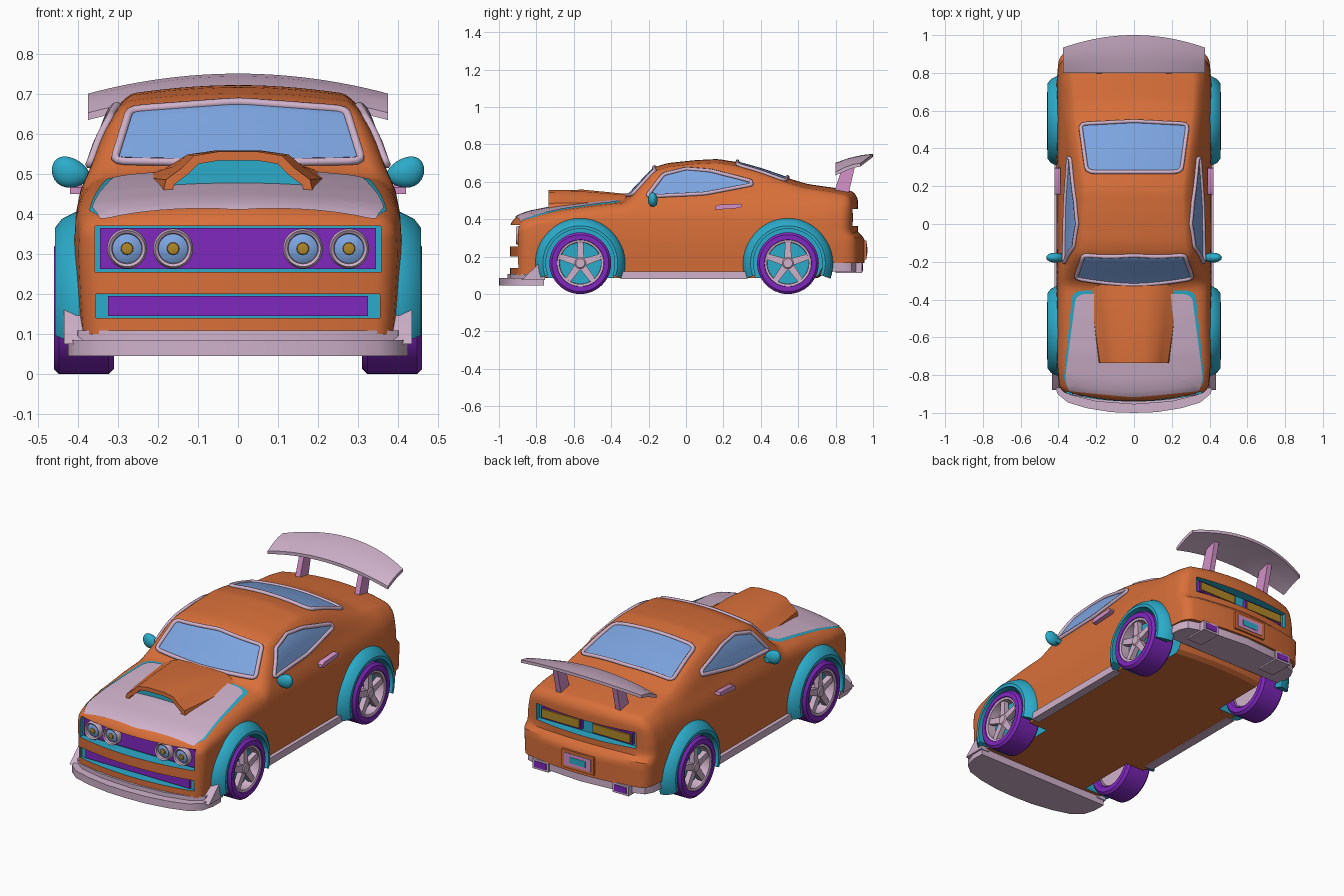
import bpy, bmesh, math
from mathutils import Vector
from mathutils.bvhtree import BVHTree

if "Cube" in bpy.data.objects:
    bpy.data.objects.remove(bpy.data.objects["Cube"])

def mat(name, r, g, b):
    m = bpy.data.materials.new(name)
    m.diffuse_color = (r, g, b, 1)
    m.use_nodes = True
    m.node_tree.nodes["Principled BSDF"].inputs["Base Color"].default_value = m.diffuse_color
    return m

ORANGE = mat("orange_paint", 0.69, 0.16, 0.042)
TEAL = mat("teal_trim", 0.025, 0.41, 0.59)
PURPLE = mat("purple_rubber", 0.216, 0.021, 0.515)
PALE = mat("pale_pink", 0.63, 0.445, 0.597)
PINK = mat("pink_metal", 0.66, 0.283, 0.578)
BLUE = mat("blue_glass", 0.205, 0.376, 0.752)
GOLD = mat("gold_lamp", 0.43, 0.242, 0.021)

def put(axis, p, q, h):
    return {'x': (h, p, q), 'y': (p, h, q), 'z': (p, q, h)}[axis]

def finish(bm, name, mats, angle=35):
    bmesh.ops.remove_doubles(bm, verts=bm.verts, dist=1e-5)
    bmesh.ops.recalc_face_normals(bm, faces=bm.faces)
    me = bpy.data.meshes.new(name)
    bm.to_mesh(me)
    bm.free()
    for m in (mats if isinstance(mats, list) else [mats]):
        me.materials.append(m)
    for p in me.polygons:
        p.use_smooth = True
    me.set_sharp_from_angle(angle=math.radians(angle))
    ob = bpy.data.objects.new(name, me)
    bpy.context.collection.objects.link(ob)
    return ob

def skin(bm, rings, closed=True, caps=True):
    vs = [[bm.verts.new(p) for p in r] for r in rings]
    n = len(vs[0])
    for a, b in zip(vs, vs[1:]):
        for i in range(n if closed else n - 1):
            bm.faces.new((a[i], a[(i + 1) % n], b[(i + 1) % n], b[i]))
    return [bm.faces.new(vs[0]), bm.faces.new(vs[-1])] if caps else []

def prism(name, pts, axis, a, b, m, bm=None):
    own = bm is None
    bm = bm or bmesh.new()
    skin(bm, [[put(axis, p, q, h) for p, q in pts] for h in (a, b)])
    return finish(bm, name, m) if own else None

def rect(p0, p1, q0, q1):
    return [(p0, q0), (p1, q0), (p1, q1), (p0, q1)]

def lathe(name, prof, axis, c, m, a0=0, a1=360, n=40, closed=False):
    # prof is (height along axis, radius)
    bm = bmesh.new()
    prof = prof + prof[:1] if closed else prof
    rings = []
    for i in range(n + 1):
        a = math.radians(a0 + (a1 - a0) * i / n)
        rings.append([put(axis, c[0] + r * math.cos(a), c[1] + r * math.sin(a), h) for h, r in prof])
    skin(bm, rings, closed=False, caps=False)
    if closed and a1 - a0 < 360:
        for r in (rings[0], rings[-1]):
            bm.faces.new([bm.verts.new(p) for p in r[:-1]])
    return finish(bm, name, m)

def lerp(tab, t):
    for (a, u), (b, v) in zip(tab, tab[1:]):
        if t <= b:
            return u + (v - u) * max(0, t - a) / (b - a)
    return tab[-1][1]

# ---- body: rounded box warped by roof line, floor line and width curves
TOP = [(-.94, .40), (-.85, .437), (-.7, .467), (-.5, .493), (-.34, .508), (-.31, .53), (-.17, .678),
       (-.1, .70), (.05, .716), (.17, .722), (.27, .706), (.4, .67), (.55, .618), (.65, .588), (.8, .567), (.92, .545)]
FLOOR = [(-.94, .10), (-.76, .085), (.72, .085), (.76, .165), (.92, .165)]
WIDTH = [(.09, .397), (.2, .405), (.3, .41), (.4, .405), (.46, .393), (.52, .366), (.58, .345), (.66, .315), (.72, .28)]
TAPER = [(-.94, .96), (-.78, 1), (.8, 1), (.92, .97)]
R = .045

def shape(x, y, z):
    p = Vector((x, y, z))
    c = Vector((max(-.41 + R, min(.41 - R, x)), max(-.94 + R, min(.92 - R, y)), min(z, .3 - R)))
    d = p - c
    if d.length > 1e-7:
        p = c + d * (max(abs(k) for k in d) / d.length)
    u, y, w = p.x / .41, p.y, p.z / .3
    zt = sum(lerp(TOP, y + k) for k in (-.012, 0, .012)) / 3 - .025 * u * u
    zb = lerp(FLOOR, y)
    z = zb + w * (zt - zb)
    x = u * lerp(WIDTH, z) * lerp(TAPER, y)
    if y > .8:  # rear bumper step
        y += .035 * (y - .8) / .12 * max(0, min(1, (.33 - z) / .03))
    return (x, y * (1 - .35 * x * x), z)

def axis_pts(a, b, n):
    e = [0, R / 4, R / 2, R * .75]
    mid = [a + R + (b - a - 2 * R) * i / n for i in range(n + 1)]
    return [a + k for k in e] + mid + [b - k for k in reversed(e)]

bm = bmesh.new()
X, Y, Z = axis_pts(-.41, .41, 14), axis_pts(-.94, .92, 72), axis_pts(0, .3, 12)
for ax, P, Q, H in (('x', Y, Z, X), ('y', X, Z, Y), ('z', X, Y, Z)):
    for h in (H[0], H[-1]):
        skin(bm, [[shape(*put(ax, p, q, h)) for p in P] for q in Q], closed=False, caps=False)
bmesh.ops.remove_doubles(bm, verts=bm.verts, dist=1e-5)
bmesh.ops.recalc_face_normals(bm, faces=bm.faces)
tree = BVHTree.FromBMesh(bm)
body = finish(bm, "body", [ORANGE, TEAL], 30)

# cut wheel wells, grille, intake and tail light recesses
WHEELS = (-.565, .545)
bm = bmesh.new()
for s in (1, -1):
    for y in WHEELS:
        ring = [(y + .19 * math.cos(i * math.pi / 20), .165 + .19 * math.sin(i * math.pi / 20)) for i in range(40)]
        prism("", ring, 'x', s * .28, s * .6, None, bm)
prism("", rect(-.357, .357, .255, .37), 'y', -1.1, -.87, None, bm)
prism("", rect(-.355, .355, .14, .2), 'y', -1.1, -.885, None, bm)
prism("", rect(-.31, .31, .365, .455), 'y', .865, 1.1, None, bm)
for f in bm.faces:
    f.material_index = 1
cutter = finish(bm, "recess_cutter", [ORANGE, TEAL])
cutter.hide_render = True
mod = body.modifiers.new("recesses", 'BOOLEAN')
mod.operation, mod.solver, mod.object = 'DIFFERENCE', 'EXACT', cutter
bpy.context.view_layer.objects.active = body
body.select_set(True)
bpy.ops.object.modifier_apply(modifier=mod.name)
body.select_set(False)
bpy.data.objects.remove(cutter)
body.data.set_sharp_from_angle(angle=math.radians(30))

# ---- plates draped on the body, with optional frame tube
def drape(name, pts, axis, s, m, off=.005, frame=0, rounds=3):
    n = len(pts)  # densify, then cut corners
    pts = [(a[0] + (b[0] - a[0]) * t, a[1] + (b[1] - a[1]) * t)
           for a, b in zip(pts, pts[1:] + pts[:1]) for t in (0, .2, .4, .6, .8)]
    for _ in range(rounds):
        pts = [(a[0] * (1 - t) + b[0] * t, a[1] * (1 - t) + b[1] * t)
               for a, b in zip(pts, pts[1:] + pts[:1]) for t in (.25, .75)][::1]
    cx, cy = sum(p[0] for p in pts) / len(pts), sum(p[1] for p in pts) / len(pts)
    d = Vector(put(axis, 0, 0, -s))
    rings = []
    for k in (1, .93, .85, .75, .6, .45, .3, .15, .02):
        ring = []
        for p, q in pts:
            o = Vector(put(axis, cx + (p - cx) * k, cy + (q - cy) * k, s * 3))
            hit = tree.ray_cast(o, d)[0]
            ring.append((hit if hit else o + d * 2.6) - d * off)
        rings.append(ring)
    bm = bmesh.new()
    skin(bm, rings, caps=False)
    bm.faces.new([bm.verts.new(p) for p in rings[-1]])
    finish(bm, name, m)
    if frame:
        cu = bpy.data.curves.new(name + "_frame", 'CURVE')
        cu.dimensions, cu.bevel_depth, cu.bevel_resolution = '3D', frame, 1
        sp = cu.splines.new('POLY')
        loop = rings[0][::3]
        sp.points.add(len(loop) - 1)
        for pt, p in zip(sp.points, loop):
            pt.co = (*p, 1)
        sp.use_cyclic_u = True
        cu.materials.append(PALE)
        ob = bpy.data.objects.new(name + "_frame", cu)
        bpy.context.collection.objects.link(ob)
        bpy.context.view_layer.objects.active = ob
        ob.select_set(True)
        bpy.ops.object.convert(target='MESH')
        ob.select_set(False)

drape("windshield", [(-.31, .532), (0, .527), (.31, .532), (.27, .66), (0, .68), (-.27, .66)], 'y', -1, BLUE, .006, .011)
drape("rear_window", [(-.25, .275), (.25, .275), (.285, .53), (0, .545), (-.285, .53)], 'z', 1, BLUE, .005, .011)
for s in (1, -1):
    drape("side_window", [(-.21, .522), (.1, .537), (.35, .585), (.345, .605), (.13, .66), (0, .67), (-.12, .64)], 'x', s, BLUE, .005, .011)
drape("hood_gap", [(-.35, -.87), (0, -.9), (.35, -.87), (.372, -.82), (.325, -.352), (-.325, -.352), (-.372, -.82)], 'z', 1, TEAL, .003)
drape("hood_panel", [(-.345, -.885), (0, -.918), (.345, -.885), (.365, -.82), (.306, -.37), (-.306, -.37), (-.365, -.82)], 'z', 1, PALE, .007)

# hood scoop with inset mouth
bm = bmesh.new()
half = [(.19, .44), (.18, .485), (.14, .515), (.11, .545), (.05, .555)]
mouth = half + [(-x, z) for x, z in reversed(half)]
front = skin(bm, [[(x, -.735, z) for x, z in mouth],
                  [(x * 1.15, -.55, z + .003) for x, z in mouth],
                  [(x * 1.3, -.32, .47 + (z - .44) * .57) for x, z in mouth]])[0]
bmesh.ops.recalc_face_normals(bm, faces=bm.faces)
bmesh.ops.inset_region(bm, faces=[front], thickness=.022, use_even_offset=True)
deep = bmesh.ops.extrude_discrete_faces(bm, faces=[front])['faces'][0]
bmesh.ops.translate(bm, verts=deep.verts, vec=(0, .06, 0))
for f in bm.faces:
    if f == deep or all(any(v in e.verts for e in deep.edges) for v in f.verts):
        f.material_index = 1
finish(bm, "hood_scoop", [ORANGE, TEAL])

# ---- front details
prism("grille", rect(-.345, .345, .262, .365), 'y', -.878, -.865, PURPLE)
prism("lower_intake", rect(-.325, .325, .145, .195), 'y', -.895, -.88, PURPLE)
for x in (-.277, -.162, .162, .277):
    lathe("headlight_ring", [(-.87, .05), (-.9, .05), (-.91, .045), (-.905, .038), (-.885, .036)], 'y', (x, .313), PALE)
    lathe("headlight_lens", [(-.89, .038), (-.898, .025), (-.902, 0)], 'y', (x, .313), BLUE)
    lathe("headlight_bulb", [(-.895, .017), (-.905, .014), (-.908, 0)], 'y', (x, .313), GOLD, n=16)

def plan(half):
    return half + [(-x, y) for x, y in reversed(half) if x]

prism("front_splitter", plan([(0, -1), (.12, -.996), (.25, -.975), (.35, -.945), (.405, -.9), (.425, -.83), (.425, -.76)]), 'z', .045, .085, PALE)
prism("front_lip", plan([(0, -.955), (.2, -.94), (.34, -.905), (.4, -.86), (.408, -.76)]), 'z', .08, .108, PALE)

# ---- rear details
prism("rear_valance", plan([(0, .945), (.25, .925), (.365, .885), (.388, .84), (.395, .74)]), 'z', .12, .17, PALE)
prism("plate_frame", rect(-.1, .1, .185, .285), 'y', .94, .965, ORANGE)
prism("plate", rect(-.083, .083, .2, .27), 'y', .96, .968, PINK)
prism("plate_panel", rect(-.05, .05, .218, .252), 'y', .965, .97, TEAL)
for s in (1, -1):
    prism("tail_light_frame", rect(s * .035, s * .285, .378, .442), 'y', .86, .885, PURPLE)
    prism("tail_light", rect(s * .043, s * .277, .386, .434), 'y', .86, .893, GOLD)
    prism("exhaust", rect(s * .2, s * .3, .112, .168), 'y', .8, .94, PALE)
    prism("exhaust_bore", rect(s * .213, s * .287, .123, .157), 'y', .9, .944, PURPLE)
    prism("spoiler_strut", [(.79, .54), (.87, .54), (.91, .71), (.84, .69)], 'x', s * .17, s * .2, PINK)

# spoiler wing, arched across the car
bm = bmesh.new()
rings = []
for i in range(25):
    x = -.375 + .75 * i / 24
    k = (x / .375) ** 2
    b, dz = 1 - .33 * k, -.05 * k
    rings.append([(x, .8 + y * b, z + dz) for y, z in
                  ((0, .684), (0, .702), (.07, .727), (.14, .743), (.2, .75), (.2, .733), (.13, .722), (.06, .703))])
skin(bm, rings)
finish(bm, "spoiler_wing", PALE)

# ---- sides, repeated left and right
for s in (1, -1):
    prism("side_skirt", rect(-.35, .33, .08, .12), 'x', s * .37, s * .42, PALE)
    prism("front_wedge", [(-.88, .075), (-.755, .075), (-.755, .19), (-.79, .16)], 'x', s * .38, s * .435, PALE)
    prism("door_handle", [(.155, .45), (.285, .46), (.3, .468), (.295, .483), (.17, .477), (.155, .466)], 'x', s * .39, s * .42, PINK)
    bm = bmesh.new()  # mirror housing and stem
    bmesh.ops.create_uvsphere(bm, u_segments=24, v_segments=12, radius=1)
    for v in bm.verts:
        x, y, z = v.co
        v.co = (s * (.418 + .047 * x), -.178 + .026 * y, .503 + .038 * z * (1 + .2 * x) + .006 * x)
    finish(bm, "side_mirror", TEAL)
    prism("mirror_stem", rect(-.185, -.155, .475, .5), 'x', s * .35, s * .41, TEAL)
    for y in WHEELS:
        c = (y, .165)
        lathe("wheel_arch", [(s * h, r) for h, r in ((.38, .242), (.405, .24), (.44, .222), (.457, .2), (.457, .184), (.38, .184))],
              'x', c, TEAL, -20, 200, 44, True)
        lathe("tire", [(s * h, r) for h, r in ((.325, .115), (.31, .125), (.31, .152), (.323, .165), (.447, .165), (.46, .152),
              (.46, .126), (.44, .118))], 'x', c, PURPLE, n=48, closed=True)
        lathe("rim", [(s * h, r) for h, r in ((.33, .12), (.445, .128), (.456, .126), (.452, .112), (.33, .108))],
              'x', c, PALE, closed=True)
        lathe("brake_disc", [(s * .4, 0), (s * .4, .112)], 'x', c, TEAL)
        lathe("inner_hub", [(s * .335, 0), (s * .335, .115)], 'x', c, PALE)
        lathe("hub", [(s * .4, .03), (s * .445, .03), (s * .45, .024), (s * .45, 0)], 'x', c, PALE, n=20)
        for i in range(5):
            a = math.radians(90 + 72 * i)
            ca, sa = math.cos(a), math.sin(a)
            pts = [(y + r * ca - t * sa, .165 + r * sa + t * ca)
                   for r, t in ((.01, -.02), (.116, -.015), (.116, .015), (.01, .02))]
            prism("spoke", pts, 'x', s * .415, s * .445, PALE)
